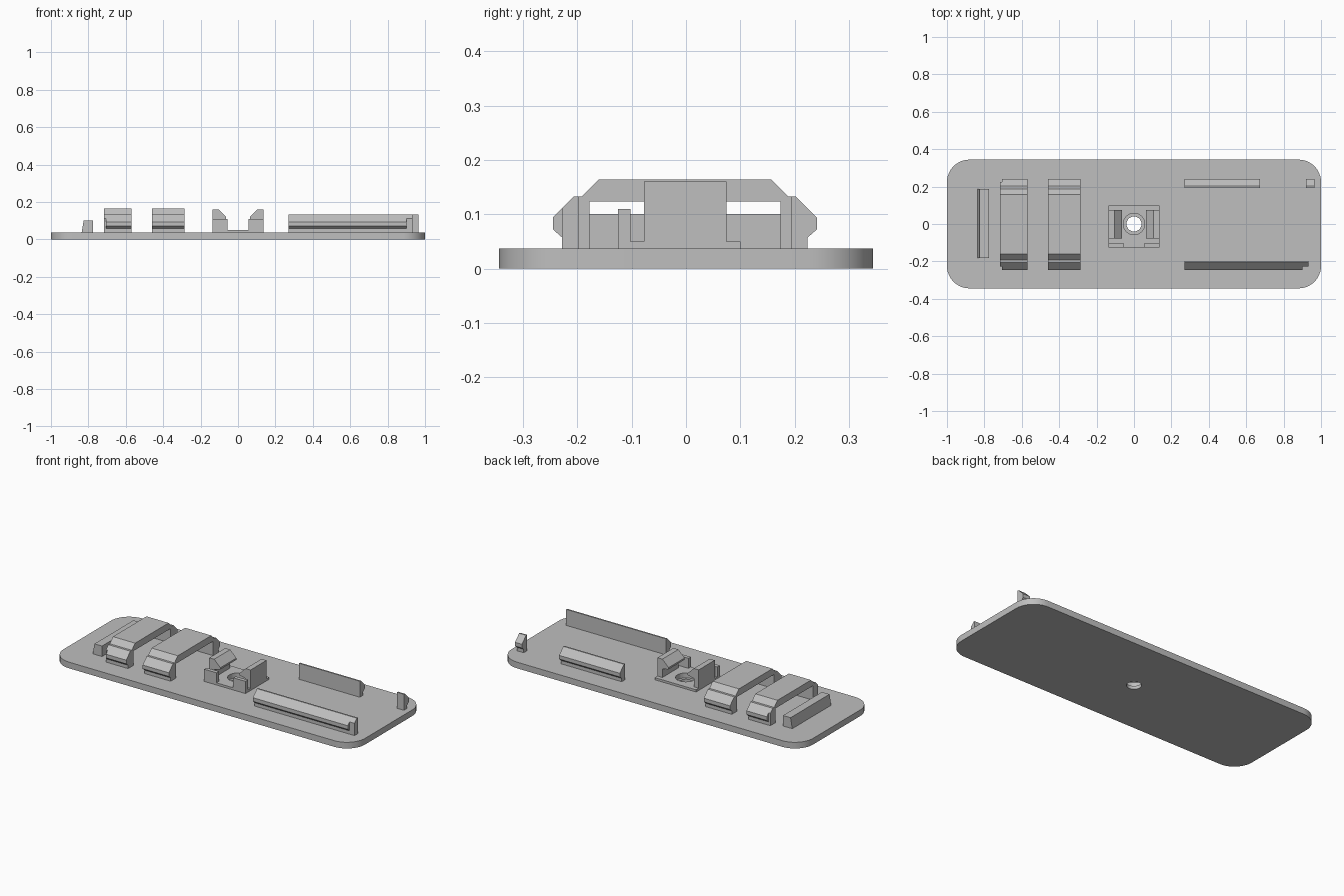
import bpy, bmesh, math
from mathutils import Vector

cube = bpy.data.objects.get("Cube")
if cube:
    bpy.data.objects.remove(cube, do_unlink=True)

grey = bpy.data.materials.new("plain_grey")
grey.use_nodes = True
grey.diffuse_color = (0.52, 0.52, 0.52, 1)
grey.node_tree.nodes["Principled BSDF"].inputs["Base Color"].default_value = grey.diffuse_color

BASE = 0.037     # top of the base plate
YC = -0.002      # centre line of the fittings


def prism(name, profile, axis, lo, hi):
    """Extrude a 2D profile along an axis; the profile uses the other two axes in order."""
    bm = bmesh.new()

    def place(p, d):
        co = list(p)
        co.insert("xyz".index(axis), d)
        return Vector(co)

    face = bm.faces.new([bm.verts.new(place(p, lo)) for p in profile])
    ext = bmesh.ops.extrude_face_region(bm, geom=[face])
    moved = [g for g in ext["geom"] if isinstance(g, bmesh.types.BMVert)]
    bmesh.ops.translate(bm, verts=moved, vec=place((0, 0), hi - lo))
    bmesh.ops.recalc_face_normals(bm, faces=bm.faces)
    mesh = bpy.data.meshes.new(name)
    bm.to_mesh(mesh)
    bm.free()
    mesh.materials.append(grey)
    obj = bpy.data.objects.new(name, mesh)
    bpy.context.collection.objects.link(obj)
    return obj


def box(name, x0, x1, y0, y1, z0, z1):
    return prism(name, [(x0, y0), (x1, y0), (x1, y1), (x0, y1)], "z", z0, z1)


def circle(r, n=48):
    return [(r * math.cos(2 * math.pi * i / n), r * math.sin(2 * math.pi * i / n))
            for i in range(n)]


def smooth(obj):
    bpy.ops.object.select_all(action="DESELECT")
    obj.select_set(True)
    bpy.context.view_layer.objects.active = obj
    bpy.ops.object.shade_smooth_by_angle(angle=math.radians(30))


def cut(obj, cutter):
    mod = obj.modifiers.new("hole", "BOOLEAN")
    mod.operation = "DIFFERENCE"
    mod.solver = "EXACT"
    mod.object = cutter
    cutter.hide_render = True
    cutter.hide_set(True)


# Base plate with rounded corners
R, HX, HY = 0.12, 1.0, 0.344
outline = []
for k, (sx, sy) in enumerate([(1, 1), (-1, 1), (-1, -1), (1, -1)]):
    for i in range(13):
        a = math.pi / 2 * (k + i / 12)
        outline.append((sx * (HX - R) + R * math.cos(a), sy * (HY - R) + R * math.sin(a)))
plate = prism("base_plate", outline, "z", 0, BASE)
smooth(plate)

# Square pad around the screw hole
pad = box("centre_pad", -0.137, 0.137, -0.125, 0.1, BASE, 0.05)

# Stepped hole through pad and plate
through = prism("through_hole_cutter", circle(0.04), "z", -0.1, 0.1)
recess = prism("recess_cutter", circle(0.057), "z", 0.02, 0.1)
for part in (plate, pad):
    cut(part, through)
    cut(part, recess)

# Half sections of the snap rails, for the +y side
WALL = [(0.195, BASE), (0.226, BASE), (0.226, 0.111), (0.204, 0.133), (0.195, 0.133)]
LIP = [(0.226, 0.057), (0.243, 0.072), (0.243, 0.094), (0.226, 0.111)]


def side(profile, s):
    return [(YC + s * y, z) for y, z in profile]


def rail(name, s, x0, x1, lip_end):
    prism(name + "_wall", side(WALL, s), "x", x0, x1)
    prism(name + "_lip", side(LIP, s), "x", x0, lip_end)


rail("front_rail", -1, 0.27, 0.933, 0.9)
rail("back_rail", 1, 0.27, 0.673, 0.673)
rail("back_corner_hook", 1, 0.92, 0.966, 0.966)

# Two arched bridges with snap lips on both sides
ARCH = [(0.176, BASE), (0.226, BASE), (0.226, 0.111), (0.204, 0.133),
        (0.19, 0.133), (0.159, 0.164)]
arch = side(ARCH, 1) + side(ARCH[::-1], -1) + side([(0.176, 0.123)], -1) + side([(0.176, 0.123)], 1)
for name, x0, x1, lip_start in (("outer_bridge", -0.717, -0.57, -0.705),
                                ("inner_bridge", -0.461, -0.287, -0.461)):
    prism(name, arch, "x", x0, x1)
    for label, s in (("front", -1), ("back", 1)):
        prism(f"{name}_{label}_lip", side(LIP, s), "x", lip_start, x1)

# End stop with a sloped outer face
prism("end_stop", [(-0.836, BASE), (-0.775, BASE), (-0.775, 0.1), (-0.825, 0.1)],
      "y", -0.182, 0.187)

# Facing clip towers and front stop blocks on the pad
TOWER = [(0.137, 0.05), (0.137, 0.16), (0.104, 0.16), (0.063, 0.12), (0.063, 0.11),
         (0.104, 0.1), (0.104, 0.05)]
for label, s in (("left", 1), ("right", -1)):
    prism(label + "_clip_tower", [(s * x, z) for x, z in TOWER], "y", -0.077, 0.075)
    box(label + "_stop_block", *sorted((s * 0.056, s * 0.137)), -0.125, -0.102, 0.05, 0.11)
